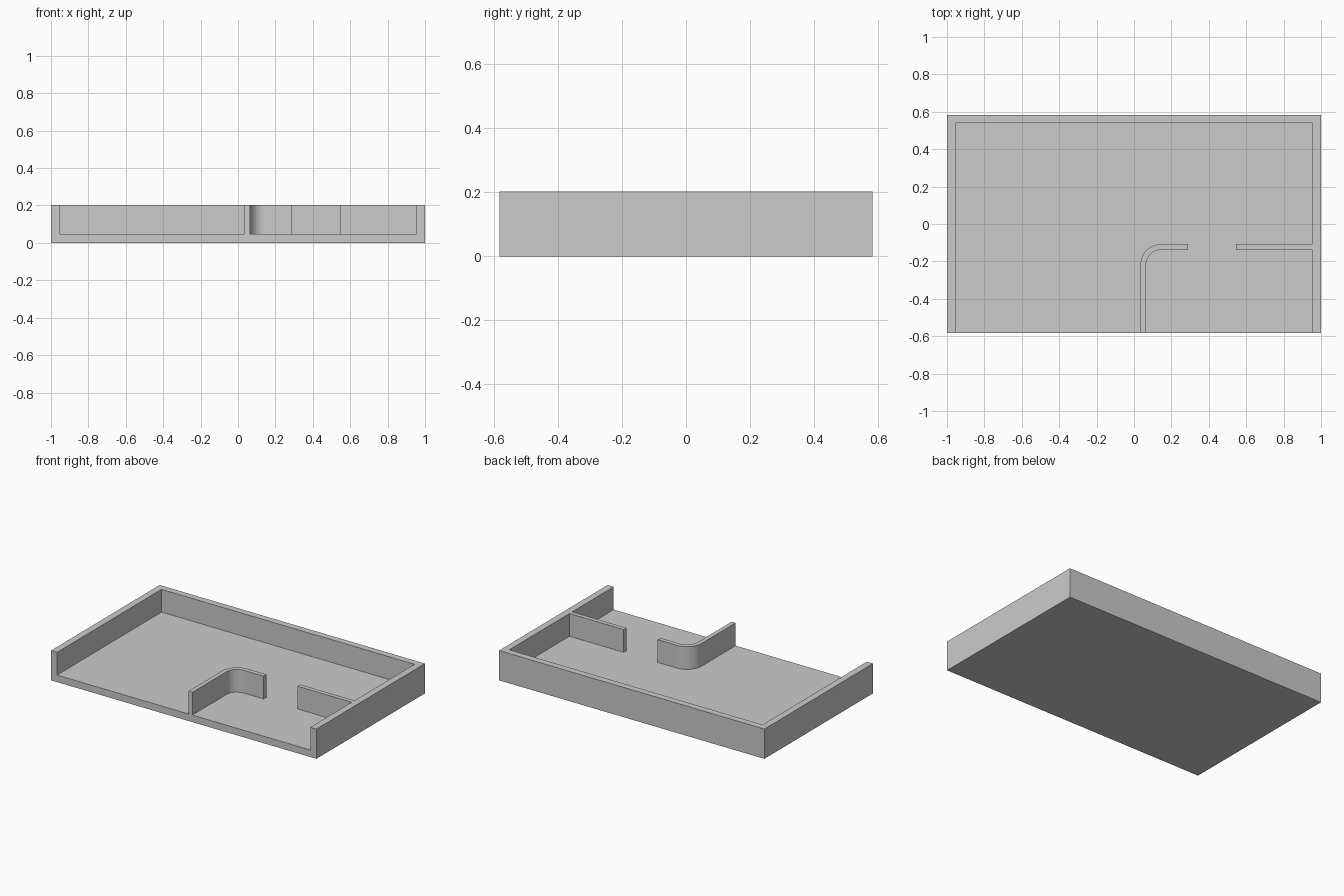
import bpy, bmesh
from math import sin, cos, pi

if "Cube" in bpy.data.objects:
    bpy.data.objects.remove(bpy.data.objects["Cube"])

W, D, H = 1.0, 0.584, 0.203        # half width, half depth, height
FLOOR = 0.048                      # floor thickness
IN_X, IN_Y = 0.954, 0.539          # inner faces of outer walls
P_OUT, P_IN = 0.035, 0.065         # partition faces in x
P_BACK, P_FRONT = -0.108, -0.138   # partition faces in y
DOOR_L, DOOR_R = 0.29, 0.545       # doorway edges
R_OUT, R_IN = 0.108, 0.078         # rounded corner radii
PAST = -0.75                       # cavity runs out through the open front


def prism(name, outline, z0, z1):
    """Extrude a flat outline from z0 to z1."""
    bm = bmesh.new()
    face = bm.faces.new([bm.verts.new((x, y, z0)) for x, y in outline])
    top = bmesh.ops.extrude_face_region(bm, geom=[face])["geom"]
    bmesh.ops.translate(bm, vec=(0, 0, z1 - z0),
                        verts=[v for v in top if isinstance(v, bmesh.types.BMVert)])
    bmesh.ops.recalc_face_normals(bm, faces=bm.faces)
    mesh = bpy.data.meshes.new(name)
    bm.to_mesh(mesh)
    bm.free()
    obj = bpy.data.objects.new(name, mesh)
    bpy.context.collection.objects.link(obj)
    return obj


def corner(r, n=10):
    """Quarter arc around the partition bend, from its side to its back."""
    cx, cy = P_OUT + R_OUT, P_BACK - R_OUT
    angles = [pi - pi / 2 * i / n for i in range(n + 1)]
    return [(cx + r * cos(a), cy + r * sin(a)) for a in angles]


# Solid block that becomes the floor, outer walls and partitions
room = prism("room_shell", [(-W, -D), (W, -D), (W, D), (-W, D)], 0, H)

# Room space: both rooms joined by the doorway, open at the front
space = prism("room_space_cutter",
              [(-IN_X, PAST), (P_OUT, PAST)] + corner(R_OUT)
              + [(DOOR_L, P_BACK), (DOOR_L, P_FRONT)] + corner(R_IN)[::-1]
              + [(P_IN, PAST), (IN_X, PAST), (IN_X, P_FRONT), (DOOR_R, P_FRONT),
                 (DOOR_R, P_BACK), (IN_X, P_BACK), (IN_X, IN_Y), (-IN_X, IN_Y)],
              FLOOR, H + 0.1)
space.hide_render = True

cut = room.modifiers.new("hollow", 'BOOLEAN')
cut.operation = 'DIFFERENCE'
cut.solver = 'EXACT'
cut.object = space
bpy.context.view_layer.objects.active = room
room.select_set(True)
bpy.ops.object.modifier_apply(modifier=cut.name)
bpy.data.objects.remove(space)
